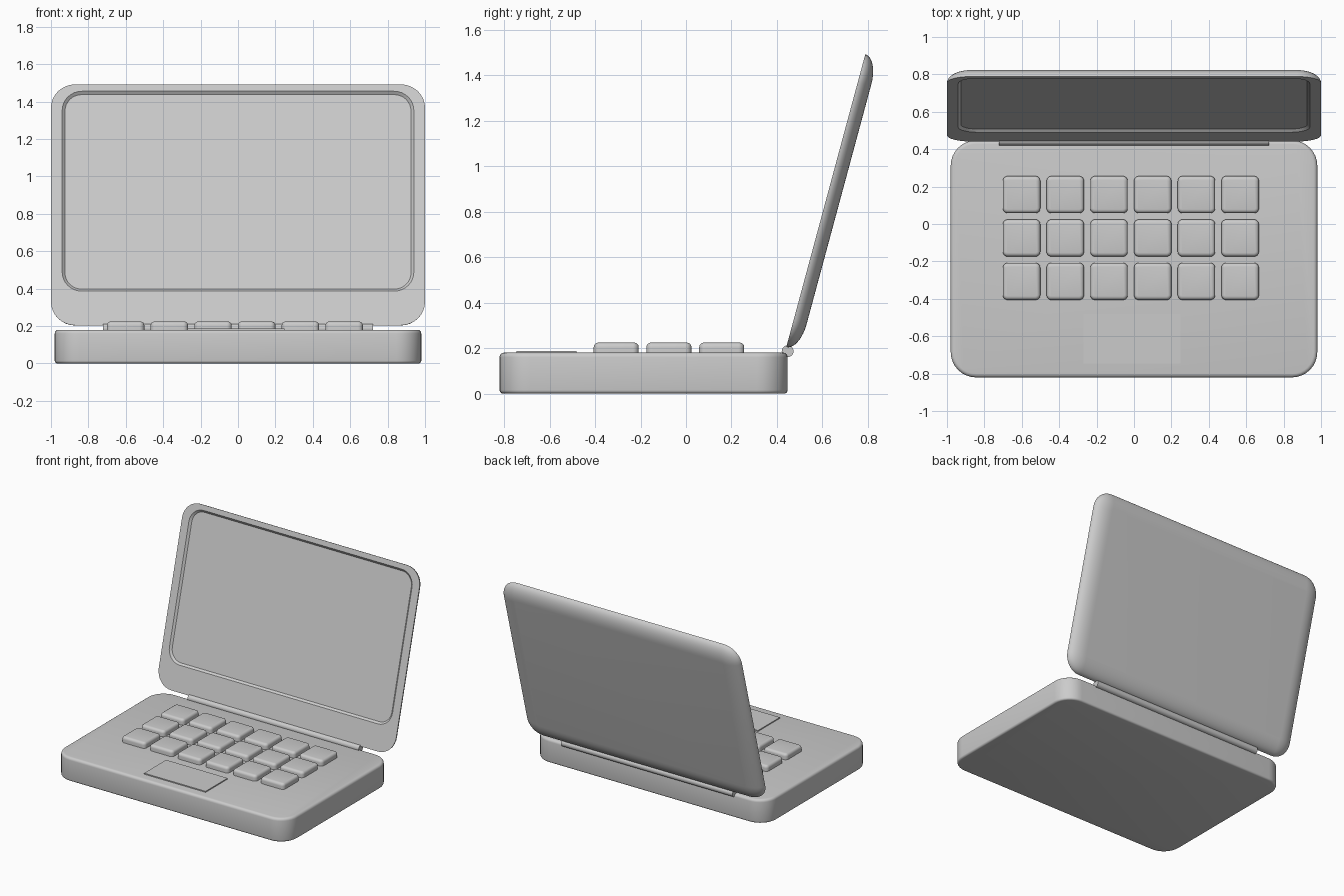
import bpy, bmesh, math
from mathutils import Matrix, Vector

if "Cube" in bpy.data.objects:
    bpy.data.objects.remove(bpy.data.objects["Cube"])


def rounded_rect(x0, x1, y0, y1, r, z, seg=8):
    """Ring of points around a rounded rectangle at height z."""
    pts = []
    corners = [(x1 - r, y1 - r), (x0 + r, y1 - r), (x0 + r, y0 + r), (x1 - r, y0 + r)]
    for k, (cx, cy) in enumerate(corners):
        for i in range(seg + 1):
            a = math.pi / 2 * (k + i / seg)
            pts.append((cx + r * math.cos(a), cy + r * math.sin(a), z))
    return pts


def loft(name, rings, matrix=None):
    """Skin successive rings and cap both ends."""
    bm = bmesh.new()
    loops = [[bm.verts.new(p) for p in ring] for ring in rings]
    n = len(loops[0])
    for a, b in zip(loops, loops[1:]):
        for i in range(n):
            j = (i + 1) % n
            bm.faces.new((a[i], a[j], b[j], b[i]))
    bm.faces.new(loops[0][::-1])
    bm.faces.new(loops[-1])
    bmesh.ops.recalc_face_normals(bm, faces=bm.faces)
    mesh = bpy.data.meshes.new(name)
    bm.to_mesh(mesh)
    bm.free()
    obj = bpy.data.objects.new(name, mesh)
    bpy.context.collection.objects.link(obj)
    if matrix:
        mesh.transform(matrix)
    smooth(obj)
    return obj


def smooth(obj):
    bpy.ops.object.select_all(action='DESELECT')
    obj.select_set(True)
    bpy.context.view_layer.objects.active = obj
    bpy.ops.object.shade_smooth_by_angle(angle=math.radians(35))


def slab(name, x0, x1, y0, y1, z0, z1, r, top, bottom=0.0, seg=4):
    """Rounded slab with rolled top and bottom edges."""
    def ring(inset, z):
        return rounded_rect(x0 + inset, x1 - inset, y0 + inset, y1 - inset, r - inset, z)
    angles = [math.pi / 2 * i / seg for i in range(seg + 1)]
    rings = []
    if bottom:
        rings += [ring(bottom * (1 - math.sin(a)), z0 + bottom * (1 - math.cos(a))) for a in angles]
    else:
        rings.append(ring(0, z0))
    rings += [ring(top * (1 - math.cos(a)), z1 - top * (1 - math.sin(a))) for a in angles]
    return loft(name, rings)


# Base body
slab("base", -0.98, 0.98, -0.82, 0.447, 0.0, 0.18, 0.135, 0.02, 0.015)

# Keys: 3 rows of 6
for row in range(3):
    for col in range(6):
        x = -0.601 + 0.2337 * col
        y = 0.157 - 0.232 * row
        slab(f"key_{row}_{col}", x - 0.1, x + 0.1, y - 0.099, y + 0.099,
             0.17, 0.224, 0.026, 0.02)

# Trackpad
bpy.ops.mesh.primitive_cube_add(size=1, location=(-0.01, -0.613, 0.179))
pad = bpy.context.object
pad.name = "trackpad"
pad.scale = (0.518, 0.264, 0.018)

# Hinge rod
bpy.ops.mesh.primitive_cylinder_add(vertices=32, radius=0.026, depth=1.443,
                                    location=(0, 0.447, 0.186),
                                    rotation=(0, math.pi / 2, 0))
hinge = bpy.context.object
hinge.name = "hinge"
smooth(hinge)

# Lid: recessed screen, flat bezel and domed back, tilted about its lower front edge
tilt = math.radians(15.1)
s, c = math.sin(tilt), math.cos(tilt)
lid_matrix = Matrix(((1, 0, 0, 0), (0, s, c, 0.441), (0, c, -s, 0.204), (0, 0, 0, 1)))
H = 1.334
rings = [
    rounded_rect(-0.925, 0.925, 0.204, 1.281, 0.09, 0.014),
    rounded_rect(-0.94, 0.94, 0.189, 1.296, 0.105, 0.0),
]
steps = 10
for i in range(steps + 1):
    a = math.pi / 2 * i / steps
    inset = 0.12 * (1 - math.cos(a))
    rings.append(rounded_rect(-1 + inset, 1 - inset, inset, H - inset,
                              0.13 - inset, 0.06 * math.sin(a)))
loft("lid", rings, lid_matrix)
